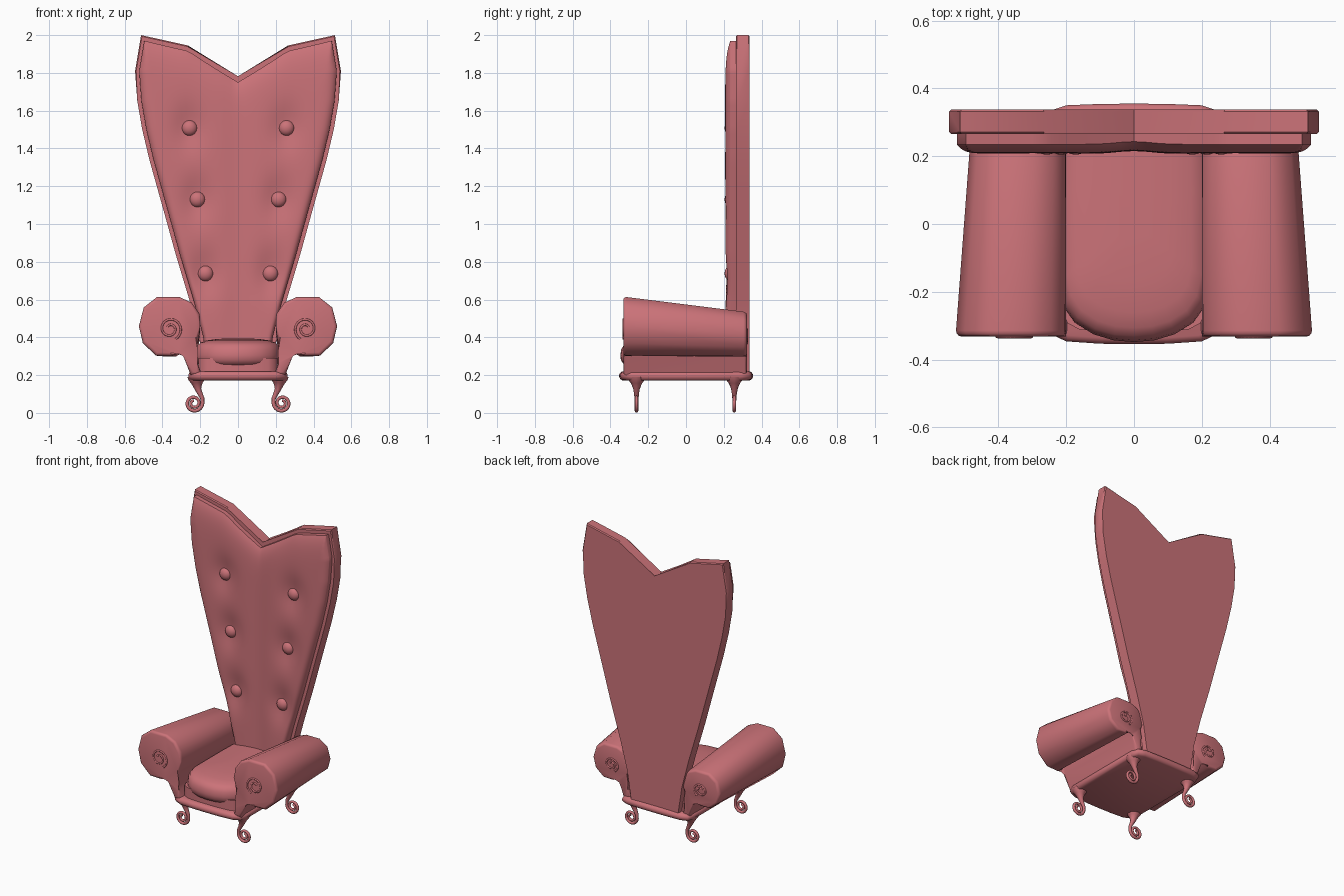
import bpy, bmesh, math
from mathutils import Vector

if "Cube" in bpy.data.objects:
    bpy.data.objects.remove(bpy.data.objects["Cube"])

red = bpy.data.materials.new("red_fabric")
red.diffuse_color = (0.6, 0.17, 0.19, 1)
red.use_nodes = True
red.node_tree.nodes["Principled BSDF"].inputs["Base Color"].default_value = red.diffuse_color


def finish(name, bm, angle=50):
    bmesh.ops.recalc_face_normals(bm, faces=bm.faces[:])
    me = bpy.data.meshes.new(name)
    bm.to_mesh(me)
    bm.free()
    me.shade_smooth()
    me.set_sharp_from_angle(angle=math.radians(angle))
    me.materials.append(red)
    ob = bpy.data.objects.new(name, me)
    bpy.context.collection.objects.link(ob)
    return ob


def loft(rings):
    bm = bmesh.new()
    loops = [[bm.verts.new(p) for p in r] for r in rings]
    n = len(loops[0])
    for a, b in zip(loops, loops[1:]):
        for i in range(n):
            bm.faces.new((a[i], a[(i + 1) % n], b[(i + 1) % n], b[i]))
    caps = [bm.faces.new(loops[0]), bm.faces.new(loops[-1])]
    return bm, caps


def bevel_caps(bm, caps, width, segments=3):
    edges = list({e for f in caps for e in f.edges})
    bmesh.ops.bevel(bm, geom=edges, offset=width, segments=segments,
                    affect='EDGES', profile=0.5, clamp_overlap=True)


def mirrored(half):
    return half + [(-x, y) for x, y in reversed(half) if x > 0]


def lerp_table(table, t):
    for (a, fa), (b, fb) in zip(table, table[1:]):
        if t <= b:
            return fa + (fb - fa) * max(0, (t - a)) / (b - a)
    return table[-1][1]


# Heart shaped back board: (height, half width)
side = [(0.2, 0.18), (0.4, 0.205), (0.6, 0.258), (0.84, 0.33), (1.05, 0.388),
        (1.2, 0.43), (1.34, 0.469), (1.5, 0.507), (1.65, 0.533), (1.81, 0.545), (2.0, 0.513)]
outline = mirrored([(w, z) for z, w in side] + [(0.265, 1.945), (0, 1.775)])
bm, caps = loft([[(x, y, z) for x, z in outline] for y in (0.265, 0.337)])
bevel_caps(bm, caps, 0.006, 1)
finish("back_board", bm, 35)

# Tufted back cushion with a dent behind each button
buttons = [(s * x, z) for s in (-1, 1) for x, z in ((0.257, 1.508), (0.215, 1.13), (0.172, 0.738))]
top = [(0, 1.75), (0.52, 1.915), (1, 1.97)]
NU, NV, Z0 = 44, 80, 0.28
bm = bmesh.new()
grid = []
for j in range(NV + 1):
    row = []
    v = math.sin(math.pi / 2 * j / NV) if j else 0
    for i in range(NU + 1):
        u = math.sin(math.pi / 2 * (2 * i / NU - 1))
        z = Z0 + v * (lerp_table(top, abs(u)) - Z0)
        x = u * (lerp_table(side, z) - 0.022)
        y = 0.207 + 0.028 * max(abs(u), v) ** 26 + 0.008 * math.exp(-(x / 0.07) ** 2)
        for bx, bz in buttons:
            y += 0.026 * math.exp(-((x - bx) / 0.075) ** 2 - ((z - bz) / 0.12) ** 2)
        row.append(bm.verts.new((x, min(y, 0.25), z)))
    grid.append(row)
for a, b in zip(grid, grid[1:]):
    for i in range(NU):
        bm.faces.new((a[i], a[i + 1], b[i + 1], b[i]))
rim = [e for e in bm.edges if e.is_boundary]
ext = bmesh.ops.extrude_edge_only(bm, edges=rim)["geom"]
for p in ext:
    if isinstance(p, bmesh.types.BMVert):
        p.co.y = 0.27
finish("back_cushion", bm)

# Buttons
for k, (x, z) in enumerate(buttons):
    bm = bmesh.new()
    bmesh.ops.create_uvsphere(bm, u_segments=20, v_segments=12, radius=0.042)
    ob = finish(f"button_{k + 1}", bm)
    ob.location = (x, 0.238, z)
    ob.scale = (1, 0.8, 1)

# Base plate with rounded rim
plan = mirrored([(0, -0.354), (0.1, -0.353), (0.2, -0.346), (0.245, -0.325), (0.262, -0.29),
                 (0.262, 0.29), (0.245, 0.335), (0.2, 0.35), (0.1, 0.354), (0, 0.355)])
levels = [(0.172, 0.95), (0.178, 0.98), (0.19, 1), (0.203, 1), (0.214, 0.98), (0.22, 0.95)]
bm, _ = loft([[(x * s, y * s, z) for x, y in plan] for z, s in levels])
finish("base_plate", bm)

# Seat block under the cushion
bm, _ = loft([[(x * 0.8, y * 0.9, z) for x, y in plan] for z in (0.21, 0.29)])
finish("seat_block", bm)

# Puffy seat cushion, bowed at the front
plan = mirrored([(0, -0.348), (0.06, -0.343), (0.12, -0.325), (0.175, -0.29), (0.21, -0.24),
                 (0.225, -0.17), (0.225, 0.1), (0.22, 0.23), (0, 0.23)])
levels = [(0.25, 0.88), (0.258, 0.95), (0.28, 0.99), (0.305, 1), (0.335, 0.985), (0.358, 0.95),
          (0.372, 0.88), (0.383, 0.75), (0.391, 0.5), (0.395, 0.2)]
bm, _ = loft([[(x * s, y * s if y < 0 else y, z) for x, y in plan] for z, s in levels])
finish("seat_cushion", bm)

# Rolled arms, tapering to the rear, with a scroll on each end
profile = [(0.19, 0.2), (0.215, 0.265), (0.23, 0.325), (0.207, 0.395), (0.2, 0.46), (0.203, 0.525),
           (0.245, 0.585), (0.31, 0.615), (0.43, 0.615), (0.5, 0.56), (0.526, 0.46),
           (0.505, 0.37), (0.435, 0.303), (0.35, 0.3), (0.305, 0.345), (0.29, 0.3), (0.25, 0.2)]


def taper(x, y, z):
    t = (y + 0.33) / 0.65
    return (0.2 + (x - 0.2) * (1 - 0.15 * t) if z > 0.29 else x, y,
            0.29 + (z - 0.29) * (1 - 0.25 * t) if z > 0.29 else z)


def tube(name, points, radii, sides=4):
    cu = bpy.data.curves.new(name, 'CURVE')
    cu.dimensions = '3D'
    cu.bevel_depth = 1
    cu.bevel_resolution = sides
    cu.use_fill_caps = True
    sp = cu.splines.new('POLY')
    sp.points.add(len(points) - 1)
    for p, co, r in zip(sp.points, points, radii):
        p.co = (*co, 1)
        p.radius = r
    sp.use_smooth = True
    cu.materials.append(red)
    ob = bpy.data.objects.new(name, cu)
    bpy.context.collection.objects.link(ob)


for s, label in ((-1, "left"), (1, "right")):
    bm, caps = loft([[(x, y, z) for x, z in profile] for y in (-0.332, 0.322)])
    bevel_caps(bm, caps, 0.018)
    for v in bm.verts:
        x, y, z = taper(*v.co)
        v.co = (s * x, y, z)
    finish(f"{label}_arm", bm)
    for y, end in ((-0.331, "front"), (0.321, "rear")):
        pts = []
        for i in range(41):
            a = math.radians(-120 - 560 * i / 40)
            r = 0.062 - 0.045 * i / 40
            x, yy, z = taper(0.36 + r * math.cos(a), y, 0.445 + r * math.sin(a))
            pts.append((s * x, yy, z))
        tube(f"{label}_{end}_arm_scroll", pts, [0.006] * 41, 2)

# Legs ending in a curl
neck = [(0.218, 0.19, 0.05), (0.218, 0.175, 0.044), (0.217, 0.16, 0.032), (0.215, 0.145, 0.024),
        (0.211, 0.125, 0.017), (0.2, 0.1, 0.013), (0.189, 0.077, 0.011)]
path = list(neck)
for i in range(49):
    a = math.radians(165 + 640 * i / 48)
    r = 0.046 - 0.034 * i / 48
    path.append((0.233 + r * math.cos(a), 0.052 + r * math.sin(a), 0.010 - 0.003 * i / 48))
for s, label in ((-1, "left"), (1, "right")):
    for y, end in ((-0.262, "front"), (0.256, "rear")):
        tube(f"{end}_{label}_leg", [(s * x, y, z) for x, z, r in path], [p[2] for p in path])
